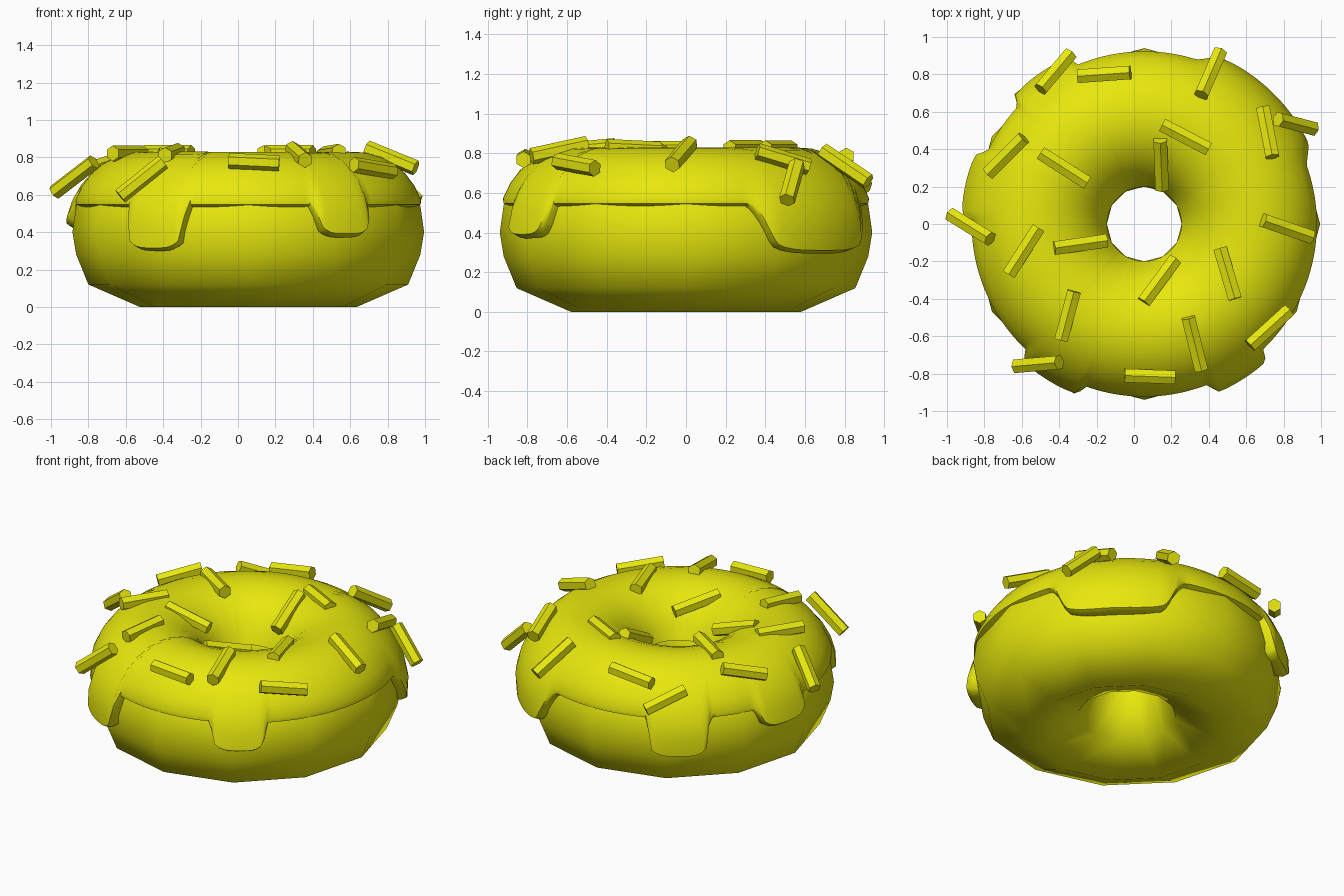
import bpy, bmesh, math
from mathutils import Vector

if "Cube" in bpy.data.objects:
    bpy.data.objects.remove(bpy.data.objects["Cube"])

CX = 0.055  # ring centre, the sprinkles overhang the left side

yellow = bpy.data.materials.new("yellow")
yellow.diffuse_color = (0.8, 0.8, 0.004, 1)
yellow.use_nodes = True
yellow.node_tree.nodes["Principled BSDF"].inputs["Base Color"].default_value = yellow.diffuse_color


def finish(name, bm, angle):
    bmesh.ops.recalc_face_normals(bm, faces=bm.faces)
    me = bpy.data.meshes.new(name)
    bm.to_mesh(me)
    bm.free()
    ob = bpy.data.objects.new(name, me)
    bpy.context.collection.objects.link(ob)
    me.materials.append(yellow)
    bpy.ops.object.select_all(action='DESELECT')
    bpy.context.view_layer.objects.active = ob
    ob.select_set(True)
    bpy.ops.object.shade_smooth_by_angle(angle=math.radians(angle))
    return ob


def ring_surface(name, columns, angle):
    """Closed ring: each column is a list of (theta, r, z), profile closed too."""
    bm = bmesh.new()
    vs = [[bm.verts.new((CX + r * math.cos(t), r * math.sin(t), z))
           for t, r, z in col] for col in columns]
    n, m = len(vs), len(vs[0])
    for i in range(n):
        a, b = vs[i], vs[(i + 1) % n]
        for j in range(m):
            k = (j + 1) % m
            bm.faces.new((a[j], b[j], b[k], a[k]))
    return finish(name, bm, angle)


# dough: twelve-sided ring
profile = [(0.58, 0), (0.855, 0.12), (0.92, 0.28), (0.94, 0.40), (0.92, 0.54),
           (0.83, 0.69), (0.58, 0.79), (0.30, 0.69), (0.20, 0.40), (0.30, 0.12)]
ring_surface("dough", [[(i * math.pi / 6, r, z) for r, z in profile]
                       for i in range(12)], 60)

# icing: thick shell whose lower edge runs down in drips
# drip = (centre angle, half width, lowest z, softness of its sides)
drips = [(46, 22, 0.29, 10), (125, 11, 0.30, 2.5), (167, 11, 0.42, 2.5),
         (238.5, 10.5, 0.295, 2.5), (302.5, 10, 0.37, 2.5)]


def edge(deg):
    """Lower edge height of the icing and how much of a drip it is (0 to 1)."""
    h, amount = 0.555, 0
    for c, w, low, soft in drips:
        d = abs((deg - c + 180) % 360 - 180)
        s = min(1, max(0, (w + soft / 2 - d) / soft))
        s = s * s * (3 - 2 * s)
        bottom = low + 0.07 * min(1, d / w) ** 4  # rounded bottom of the drip
        h = min(h, 0.555 + (bottom - 0.555) * s)
        amount = max(amount, s)
    return h, amount


def shell(phi, k):
    return 0.57 + 0.395 * k * math.cos(phi), 0.40 + 0.43 * k * math.sin(phi)


columns = []
for i in range(240):
    deg = i * 1.5
    t = math.radians(deg)
    h, amount = edge(deg)
    p0 = math.asin((h - 0.40) / 0.43)
    p1 = math.radians(160)
    col = [(t, *shell(p0, 0.84)), (t, *shell(p0, 0.955))]
    for j in range(13):
        f = j / 12
        p = p0 + 0.05 + (p1 - p0 - 0.05) * f
        # drips bulge outwards, the plain rim sits closer to the dough
        low = max(0, 1 - max(0, p) / 0.9)
        r, z = shell(p, 1)
        col.append((t, r + low * (0.018 * amount - 0.015 * (1 - amount)), z))
    col.append((t, *shell(p1, 0.87)))
    # underside of the shell
    for j in range(1, 8):
        col.append((t, *shell(p1 + (p0 - p1) * j / 8, 0.86)))
    columns.append(col)
ring_surface("icing", columns, 50)

# sprinkles: plan positions of both ends
ends = [(-.50, .72, -.34, .91), (-.30, .79, -.02, .81), (.36, .69, .46, .92),
        (.15, .53, .40, .40), (.69, .62, .74, .36), (.77, .56, .96, .51),
        (-.78, .27, -.59, .46), (-.50, .38, -.25, .22), (.14, .45, .15, .19),
        (-.98, .05, -.77, -.08), (-.67, -.27, -.51, -.02), (-.43, -.13, -.15, -.09),
        (.05, -.42, .22, -.19), (.46, -.13, .54, -.40), (.69, .02, .95, -.07),
        (-.39, -.62, -.32, -.36), (.29, -.50, .36, -.78), (.62, -.65, .83, -.46),
        (-.63, -.76, -.40, -.74), (-.05, -.81, .22, -.82)]

for n, (x0, y0, x1, y1) in enumerate(ends, 1):
    mx, my = (x0 + x1) / 2, (y0 + y1) / 2
    r = math.hypot(mx - CX, my)
    off = r - 0.57  # distance from the crown of the ring
    z = 0.825 - 0.17 * (abs(off) / 0.4) ** 2.5
    if r < 0.5:
        z -= 0.02
    # tilt along the slope of the icing
    slope = -math.copysign(1.06 * (abs(off) / 0.4) ** 1.5, off) * 1.3
    rise = slope * (math.hypot(x1 - CX, y1) - math.hypot(x0 - CX, y0))
    flat = math.hypot(x1 - x0, y1 - y0)
    limit = math.sqrt(max(0, 0.295 ** 2 - flat ** 2))
    axis = Vector((x1 - x0, y1 - y0, max(-limit, min(limit, rise))))
    bm = bmesh.new()
    bmesh.ops.create_cone(bm, cap_ends=True, segments=6, radius1=0.042,
                          radius2=0.042, depth=axis.length)
    ob = finish(f"sprinkle_{n}", bm, 50)
    ob.rotation_euler = axis.to_track_quat('Z', 'Y').to_euler()
    ob.location = (mx, my, z)
